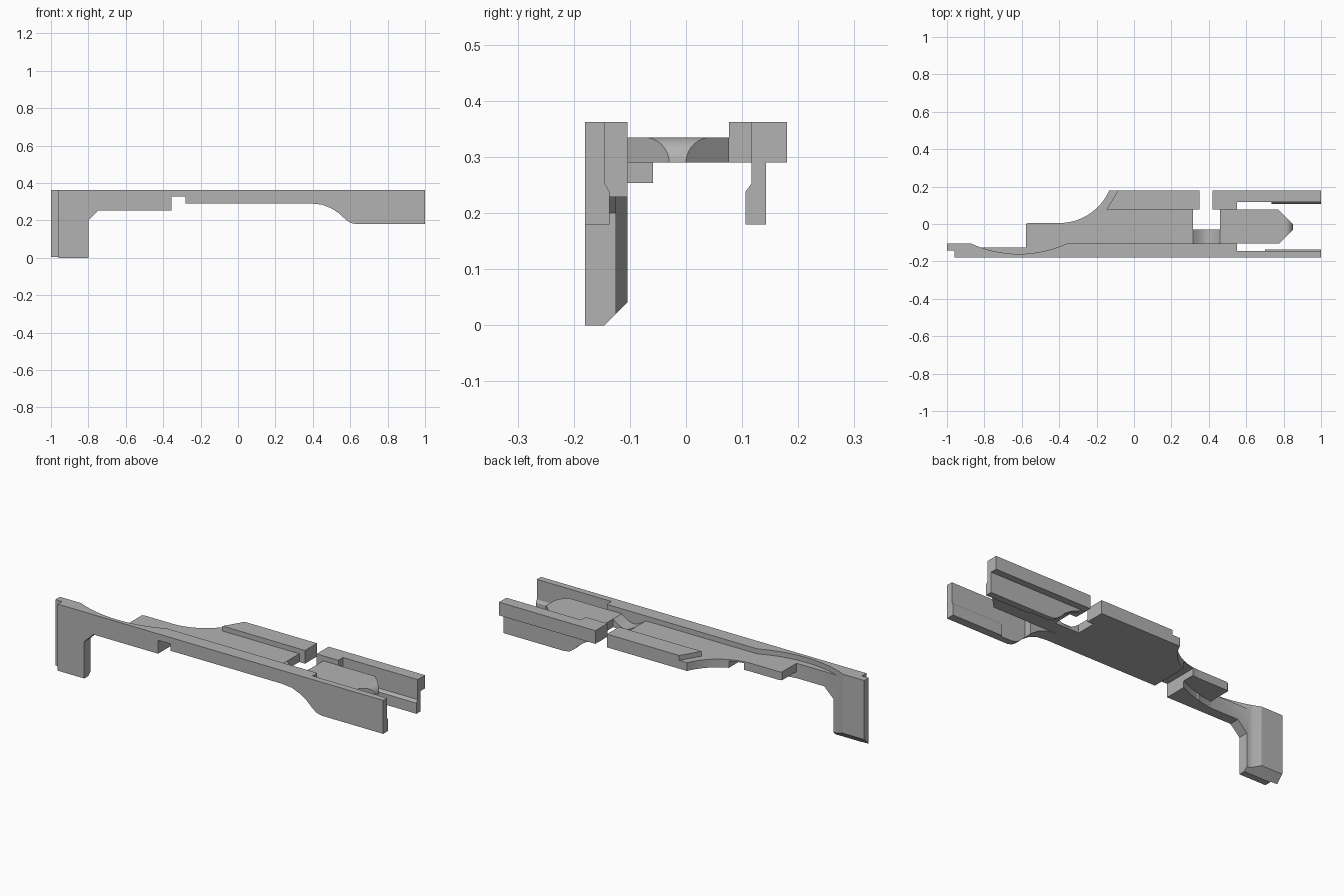
import bpy, bmesh
from math import sin, cos, pi, radians

if "Cube" in bpy.data.objects:
    bpy.data.objects.remove(bpy.data.objects["Cube"])

grey = bpy.data.materials.new("plain grey")
grey.use_nodes = True
grey.diffuse_color = (0.45, 0.45, 0.45, 1)
grey.node_tree.nodes["Principled BSDF"].inputs["Base Color"].default_value = (0.45, 0.45, 0.45, 1)


def prism(name, pts, axis, lo, hi):
    """Extrude a 2D outline along an axis: z takes (x, y), y takes (x, z), x takes (y, z)."""
    place = {"z": lambda a, b, h: (a, b, h),
             "y": lambda a, b, h: (a, h, b),
             "x": lambda a, b, h: (h, a, b)}[axis]
    bm = bmesh.new()
    rings = [[bm.verts.new(place(a, b, h)) for a, b in pts] for h in (lo, hi)]
    for ring in rings:
        bm.faces.new(ring)
    for i in range(len(pts)):
        j = (i + 1) % len(pts)
        bm.faces.new((rings[0][i], rings[0][j], rings[1][j], rings[1][i]))
    bmesh.ops.recalc_face_normals(bm, faces=bm.faces)
    mesh = bpy.data.meshes.new(name)
    bm.to_mesh(mesh)
    bm.free()
    mesh.materials.append(grey)
    ob = bpy.data.objects.new(name, mesh)
    bpy.context.scene.collection.objects.link(ob)
    return ob


def box(name, x0, x1, y0, y1, z0, z1):
    return prism(name, [(x0, y0), (x1, y0), (x1, y1), (x0, y1)], "z", z0, z1)


def carve(ob, cutter, operation="DIFFERENCE"):
    """Apply one boolean and discard its helper."""
    mod = ob.modifiers.new("carve", "BOOLEAN")
    mod.operation, mod.object, mod.solver = operation, cutter, "EXACT"
    graph = bpy.context.evaluated_depsgraph_get()
    graph.update()
    mesh = bpy.data.meshes.new_from_object(ob.evaluated_get(graph))
    ob.modifiers.clear()
    ob.data = mesh
    bpy.data.objects.remove(cutter)


def arc(cx, cy, r, start, end, n=14):
    angles = [radians(start + (end - start) * i / n) for i in range(n + 1)]
    return [(cx + r * cos(a), cy + r * sin(a)) for a in angles]


FRONT, INNER, BACK = -0.18, -0.104, 0.18
BACK_INNER = 0.077
TOP, DECK, UNDER, LOW = 0.362, 0.335, 0.29, 0.18

# Shared sweep from the rail underside down to the deep end
sweep = [(0.45, 0.284), (0.5, 0.264), (0.54, 0.238), (0.575, 0.205), (0.6, 0.187), (0.63, LOW)]

# Front rail with its leg
front_rail = prism("front_rail", [
    (-1, 0), (-0.8, 0), (-0.8, 0.2), (-0.745, 0.254), (-0.355, 0.254), (-0.355, 0.327),
    (-0.28, 0.327), (-0.28, UNDER), (0.39, UNDER)] + sweep + [(1, LOW), (1, TOP), (-1, TOP)],
    "y", FRONT, INNER)
carve(front_rail, box("end_cutter", 0.55, 1.1, -0.145, 0, 0.1, 0.5))
carve(front_rail, box("corner_cutter", -1.1, -0.96, -0.3, -0.142, -0.1, 0.5))
carve(front_rail, prism("foot_cutter", [(-0.145, 0), (-0.1, 0.045), (-0.1, -0.1), (-0.245, -0.1)],
                        "x", -1.1, -0.7))
# Shallow scoop in the top, and the thinner wall below it
carve(front_rail, prism("scoop_cutter", arc(-0.615, 0.459, 0.619, 0, 360, 120), "z", DECK, 0.5))
carve(front_rail, prism("wall_cutter", arc(-0.615, 0.459, 0.619, 243, 250.7, 6) +
                        [(-0.58, -0.125), (-0.5, -0.112), (-0.46, -0.09)], "z", -0.1, 0.4))

# Block beneath the deck
prism("lower_block", [(-0.355, -0.15), (-0.355, -0.059), (-0.42, -0.087), (-0.5, -0.112),
                      (-0.58, -0.125), (-0.62, -0.15)], "z", 0.254, 0.3)

# Main deck with a concave back corner
main_deck = prism("main_deck", [(-0.578, -0.125), (-0.578, 0), (-0.568, 0.005)] +
                  arc(-0.4, 0.298, 0.293, 270, 336) +
                  [(-0.13, BACK), (0.35, BACK), (0.35, BACK_INNER), (0.315, BACK_INNER),
                   (0.315, -0.125)], "z", UNDER, DECK)
carve(main_deck, box("notch_cutter", -0.355, -0.28, -0.3, 0.3, 0.2, 0.327))

# Dished bridge across the opening
dip = [(0.46 - 0.145 * i / 12, DECK - 0.035 * sin(pi * i / 12)) for i in range(13)]
prism("bridge", [(0.315, UNDER), (0.46, UNDER)] + dip, "y", -0.125, -0.03)

# Tongue with a tapered tip rounded over the top
tongue = prism("tongue", [(0.46, UNDER)] + arc(0.805, UNDER, 0.045, 0, 90) + [(0.46, DECK)],
               "y", INNER, BACK_INNER)
carve(tongue, prism("tip_outline", [(0.4, -0.2), (0.68, -0.2), (0.86, -0.02), (0.86, -0.01),
                                    (0.67, 0.18), (0.4, 0.18)], "z", 0.2, 0.4), "INTERSECT")

# Back rail in two lengths
prism("back_rail_left", [(-0.147, BACK_INNER), (0.35, BACK_INNER), (0.35, BACK),
                         (-0.085, BACK)], "z", DECK, TOP)
prism("back_rail_right", [(0.42, BACK_INNER), (0.55, BACK_INNER), (0.55, 0.117), (1, 0.117),
                          (1, BACK), (0.42, BACK)], "z", UNDER, TOP)
prism("back_flange", [(0.42, 0.289)] + sweep + [(1, LOW), (1, 0.3), (0.42, 0.3)],
      "y", 0.117, 0.143)

# Chamfered ledges facing each other
for name, wall, lip, start in (("front_ledge", -0.145, -0.136, 0.7),
                               ("back_ledge", 0.117, 0.106, 0.735)):
    prism(name, [(wall, LOW), (lip, LOW), (lip, 0.238), (wall, 0.253)], "x", start, 1)

# Smooth the curved walls and keep hard edges
for ob in bpy.context.scene.objects:
    ob.select_set(ob.type == "MESH")
bpy.context.view_layer.objects.active = front_rail
bpy.ops.object.shade_smooth_by_angle(angle=radians(25))
